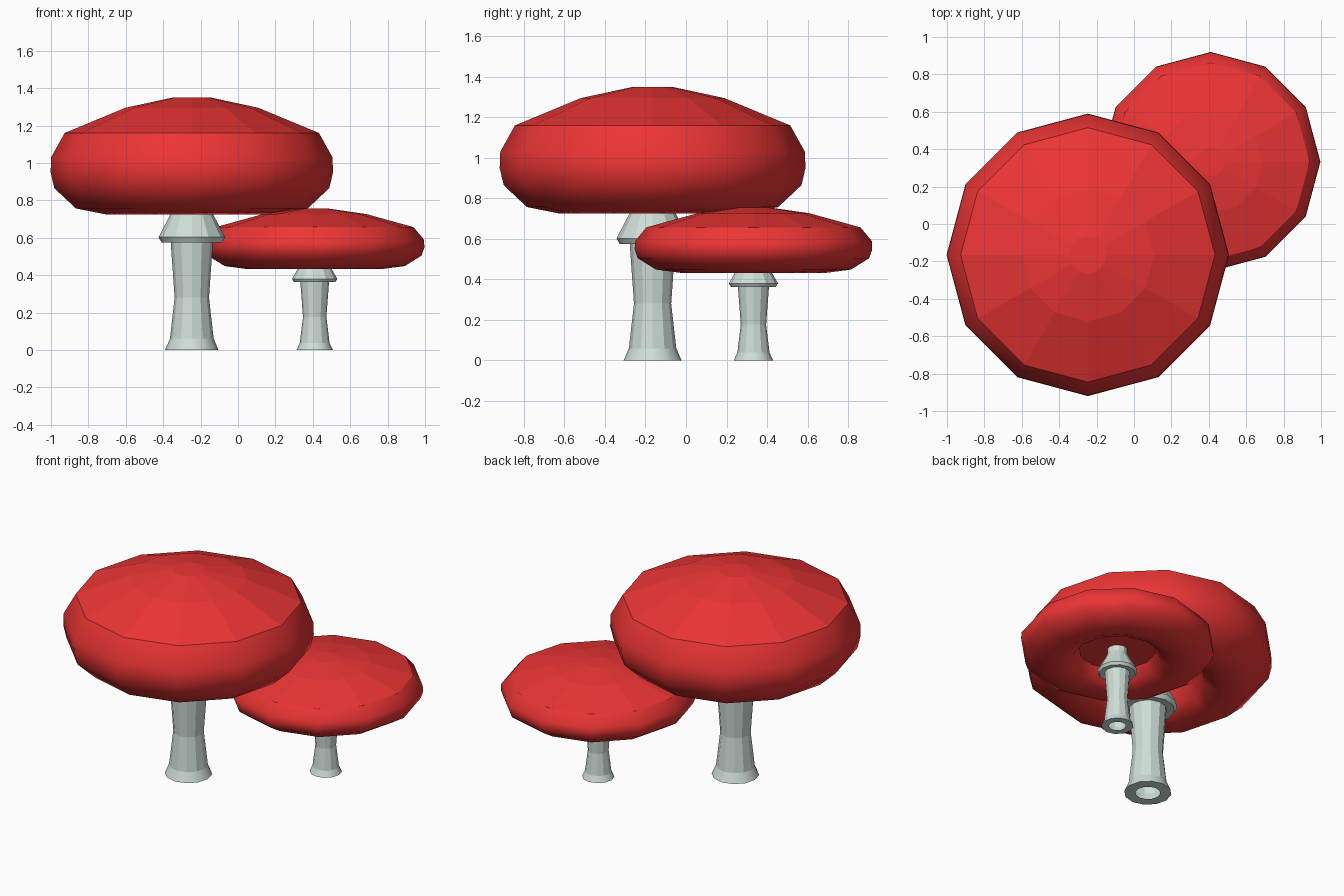
import bpy, bmesh
from math import sin, cos, pi

if "Cube" in bpy.data.objects:
    bpy.data.objects.remove(bpy.data.objects["Cube"])

SIDES = 12


def material(name, colour):
    m = bpy.data.materials.new(name)
    m.diffuse_color = colour
    m.use_nodes = True
    m.node_tree.nodes["Principled BSDF"].inputs["Base Color"].default_value = m.diffuse_color
    return m


RED = material("cap_red", (0.85, 0.035, 0.035, 1))
PALE = material("stem_pale", (0.62, 0.73, 0.68, 1))


def lathe(name, profile, centre, mat, smooth_bands, close_start, close_end):
    """Spin an (r, z) profile, listed bottom-to-top on the outside, about z."""
    bm = bmesh.new()
    rings = [[bm.verts.new((r * cos(2 * pi * i / SIDES), r * sin(2 * pi * i / SIDES), z))
              for i in range(SIDES)] for r, z in profile]
    for b in range(len(rings) - 1):
        lo, hi = rings[b], rings[b + 1]
        for i in range(SIDES):
            j = (i + 1) % SIDES
            f = bm.faces.new((lo[i], lo[j], hi[j], hi[i]))
            f.smooth = b in smooth_bands
    if close_start:
        bm.faces.new(rings[0][::-1])
    if close_end:
        bm.faces.new(rings[-1])
    me = bpy.data.meshes.new(name)
    bm.to_mesh(me)
    bm.free()
    me.materials.append(mat)
    ob = bpy.data.objects.new(name, me)
    ob.location = (centre[0], centre[1], 0)
    bpy.context.collection.objects.link(ob)
    return ob


# Cap: recessed underside, rounded rim, faceted dome
CAP = [(0.30, 0.91), (0.35, 0.79), (0.46, 0.725), (0.62, 0.757), (0.735, 0.865),
       (0.755, 0.95), (0.752, 1.03), (0.68, 1.16), (0.355, 1.295), (0.10, 1.35)]

# Stem: hollow foot, flared base, waist, skirt ring, neck
STEM = [(0.075, 0.0), (0.143, 0.0), (0.117, 0.06), (0.092, 0.28), (0.113, 0.58),
        (0.162, 0.575), (0.178, 0.603), (0.117, 0.72), (0.09, 0.78), (0.088, 0.93)]


def mushroom(prefix, centre, cap_r, cap_z, stem_r, stem_z):
    base = CAP[2][1]
    cap = [(r * cap_r, cap_z[0] + (z - base) * cap_z[1]) for r, z in CAP]
    stem = [(r * stem_r, z * stem_z) for r, z in STEM]
    lathe(prefix + "_cap", cap, centre, RED, range(7), True, True)
    lathe(prefix + "_stem", stem, centre, PALE, (1, 5, 7), False, True)


mushroom("large", (-0.247, -0.165), 1.0, (0.725, 1.0), 1.0, 1.0)
mushroom("small", (0.41, 0.333), 0.777, (0.432, 0.517), 0.68, 0.63)
